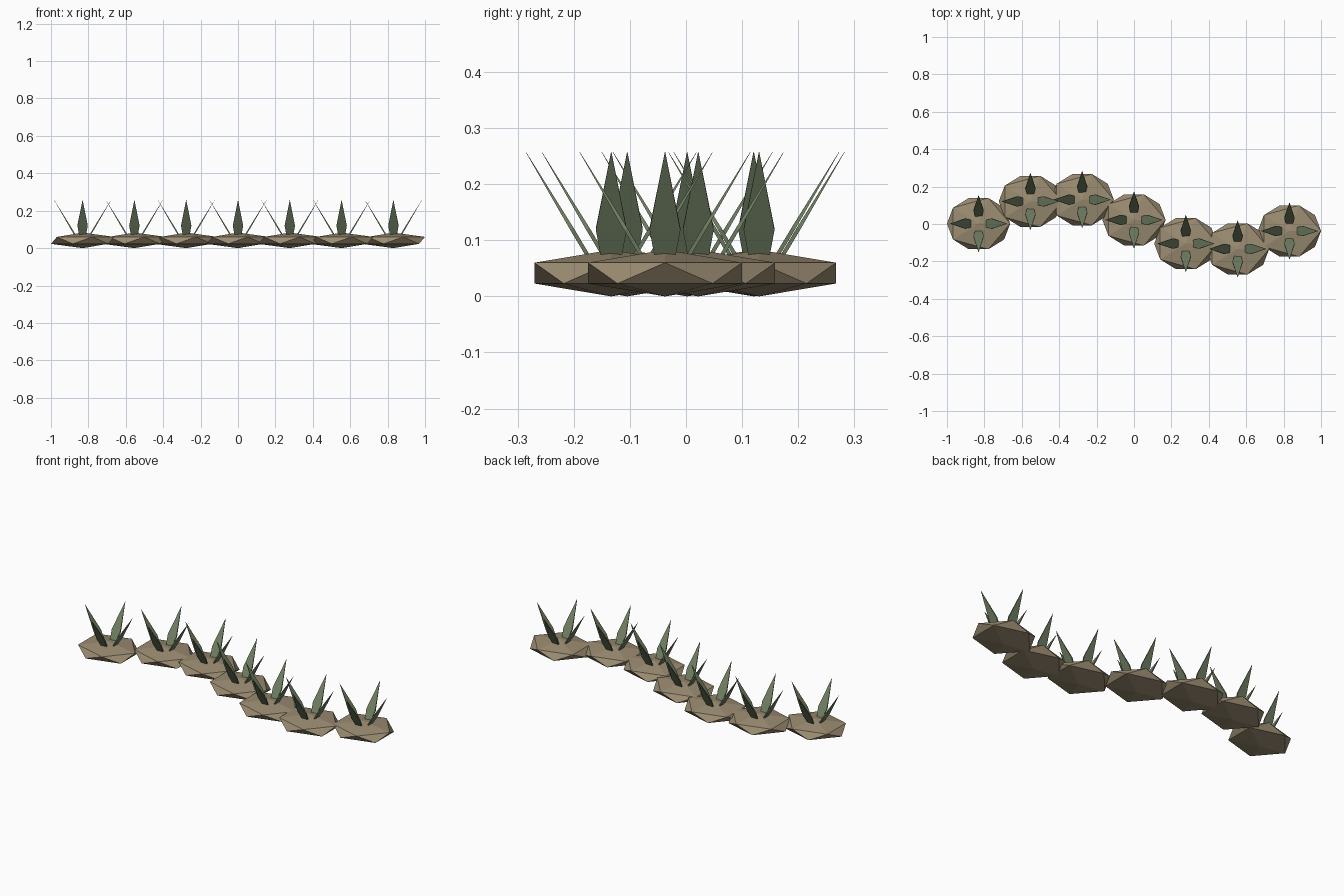
import bpy, bmesh, math
from mathutils import Matrix, Vector

if "Cube" in bpy.data.objects:
    bpy.data.objects.remove(bpy.data.objects["Cube"])


def material(name, rgb):
    m = bpy.data.materials.new(name)
    m.diffuse_color = (*rgb, 1)
    m.use_nodes = True
    m.node_tree.nodes["Principled BSDF"].inputs["Base Color"].default_value = m.diffuse_color
    return m


stone_mat = material("tan stone", (0.33, 0.265, 0.168))
leaf_mat = material("sage green", (0.165, 0.215, 0.125))


def add_object(name, bm, mat):
    bmesh.ops.recalc_face_normals(bm, faces=bm.faces)
    mesh = bpy.data.meshes.new(name)
    bm.to_mesh(mesh)
    bm.free()
    mesh.materials.append(mat)
    bpy.context.collection.objects.link(bpy.data.objects.new(name, mesh))


# flattened low-poly stone standing on the ground
def stone(name, x, y):
    bm = bmesh.new()
    bmesh.ops.create_icosphere(bm, subdivisions=1, radius=1)
    bmesh.ops.transform(bm, verts=bm.verts, matrix=Matrix.Translation((x, y, 0.0415))
                        @ Matrix.Diagonal((0.189, 0.161, 0.0415, 1)))
    add_object(name, bm, stone_mat)


# thin pointed blade: (distance out, height, half width, half thickness)
BLADE = [(0.03, 0.053, 0.015, 0.003), (0.070, 0.120, 0.0275, 0.003), (0.152, 0.257, 0.0004, 0.0003)]


def blade(bm, matrix):
    rings = []
    for out, z, w, t in BLADE:
        corners = [(-t, -w), (t, -w), (t, w), (-t, w)]
        rings.append([bm.verts.new(matrix @ Vector((out + a, b, z - 0.6 * a)))
                      for a, b in corners])
    for low, high in zip(rings, rings[1:]):
        for i in range(4):
            j = (i + 1) % 4
            bm.faces.new((low[i], low[j], high[j], high[i]))
    bm.faces.new(rings[0][::-1])
    bm.faces.new(rings[-1])


# winding row of stones, each with four blades leaning outward
for i in range(7):
    x, y = (i - 3) * 0.277, 0.141 * math.sin(i) + 0.002
    stone(f"stone_{i + 1}", x, y)
    bm = bmesh.new()
    for k in range(4):
        blade(bm, Matrix.Translation((x, y, 0)) @ Matrix.Rotation(k * math.pi / 2, 4, 'Z'))
    add_object(f"leaf_tuft_{i + 1}", bm, leaf_mat)
